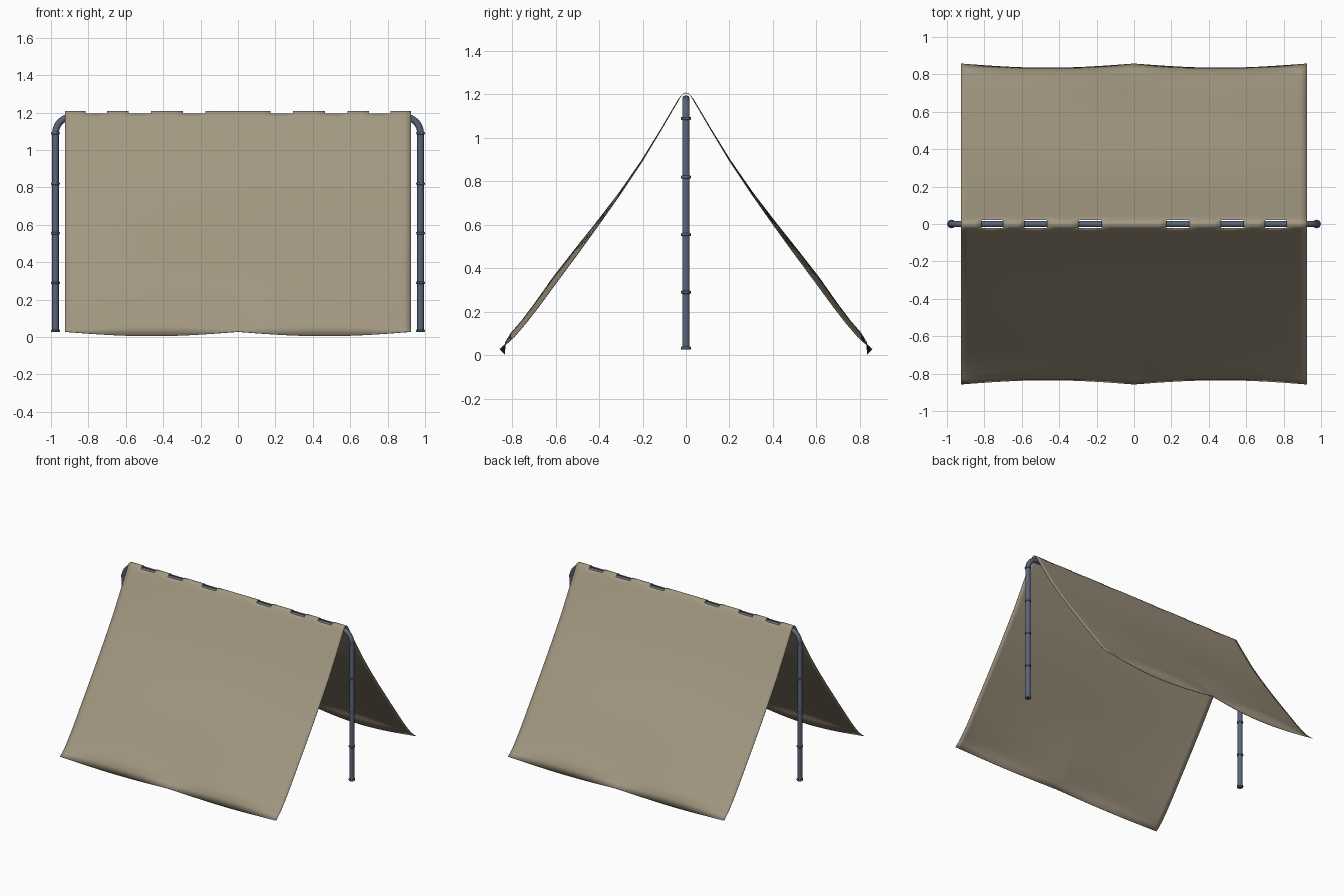
import bpy, bmesh, math
from mathutils import Vector

if "Cube" in bpy.data.objects:
    bpy.data.objects.remove(bpy.data.objects["Cube"])


def material(name, rgb):
    m = bpy.data.materials.new(name)
    m.diffuse_color = (*rgb, 1)
    m.use_nodes = True
    m.node_tree.nodes["Principled BSDF"].inputs["Base Color"].default_value = m.diffuse_color
    return m


CANVAS = material("canvas", (0.36, 0.31, 0.22))
METAL = material("blue_grey_metal", (0.10, 0.13, 0.19))
HALF = 0.925
SLOTS = [(0.175, 0.295), (0.465, 0.585), (0.70, 0.815)]


def finish(obj, mat):
    obj.data.materials.append(mat)
    bpy.ops.object.select_all(action='DESELECT')
    bpy.context.view_layer.objects.active = obj
    obj.select_set(True)
    bpy.ops.object.shade_smooth_by_angle(angle=math.radians(40))


# Canvas: (edge y, edge z, mid y, mid z) down one slope, from ridge to hem
PROFILE = [
    (0.0, 1.207, 0.0, 1.207), (0.012, 1.204, 0.012, 1.204),
    (0.022, 1.194, 0.022, 1.194), (0.035, 1.172, 0.036, 1.174),
    (0.06, 1.130, 0.062, 1.131), (0.11, 1.044, 0.112, 1.046),
    (0.20, 0.894, 0.204, 0.897), (0.30, 0.744, 0.306, 0.750),
    (0.40, 0.602, 0.411, 0.613), (0.50, 0.464, 0.517, 0.480),
    (0.60, 0.329, 0.621, 0.346), (0.68, 0.220, 0.701, 0.236),
    (0.74, 0.143, 0.758, 0.160), (0.79, 0.085, 0.806, 0.104),
    (0.828, 0.050, 0.832, 0.058), (0.857, 0.028, 0.834, 0.004),
]

xs = {0.0, HALF}
for a, b in SLOTS:
    xs |= {a, b}
stops = sorted(xs)
pos = [0.0]
for a, b in zip(stops, stops[1:]):
    n = max(2, round((b - a) / 0.04))
    pos += [a + (b - a) * i / n for i in range(1, n + 1)]
columns = [-x for x in reversed(pos[1:])] + pos
rows = list(range(-len(PROFILE) + 1, len(PROFILE)))

bm = bmesh.new()
grid = []
for x in columns:
    line = []
    for r in rows:
        ey, ez, my, mz = PROFILE[abs(r)]
        # hem is pinned at the corners and centre; the slope bulges in between
        hem = max(0, (abs(r) - 10) / (len(PROFILE) - 11))
        body_w = math.cos(math.pi * x / (2 * HALF)) ** 0.7 if abs(x) < HALF else 0
        hem_w = abs(math.sin(math.pi * x / HALF))
        w = body_w * (1 - hem) + hem_w * hem
        y, z = ey + (my - ey) * w, ez + (mz - ez) * w
        line.append(bm.verts.new((x, math.copysign(y, r), z)))
    grid.append(line)
for i in range(len(columns) - 1):
    cx = abs(columns[i] + columns[i + 1]) / 2
    for j in range(len(rows) - 1):
        # openings along the ridge that show the pole
        if abs(rows[j] + 0.5) < 2 and any(a < cx < b for a, b in SLOTS):
            continue
        bm.faces.new((grid[i][j], grid[i + 1][j], grid[i + 1][j + 1], grid[i][j + 1]))
me = bpy.data.meshes.new("canvas_cover")
bm.to_mesh(me)
bm.free()
cover = bpy.data.objects.new("canvas_cover", me)
bpy.context.collection.objects.link(cover)
finish(cover, CANVAS)
sol = cover.modifiers.new("thickness", 'SOLIDIFY')
sol.thickness = 0.003
sol.offset = 0

# Pole frame: one bent tube, leg - ridge - leg
LEG, RIDGE, BEND, RAD = 0.976, 1.178, 0.09, 0.018
half = [Vector((LEG, 0, 0.028))]
for k in range(9):
    a = math.pi / 2 * k / 8
    half.append(Vector((LEG - BEND + BEND * math.cos(a), 0, RIDGE - BEND + BEND * math.sin(a))))
path = half + [Vector((-p.x, 0, p.z)) for p in reversed(half)]
cu = bpy.data.curves.new("pole_frame", 'CURVE')
cu.dimensions = '3D'
cu.bevel_depth = RAD
cu.bevel_resolution = 3
cu.use_fill_caps = True
sp = cu.splines.new('POLY')
sp.points.add(len(path) - 1)
for p, v in zip(sp.points, path):
    p.co = (*v, 1)
frame = bpy.data.objects.new("pole_frame", cu)
bpy.context.collection.objects.link(frame)
bpy.context.view_layer.objects.active = frame
frame.select_set(True)
bpy.ops.object.convert(target='MESH')
finish(bpy.context.view_layer.objects.active, METAL)


# Collars at the pole joints and feet
def collar(name, x, z):
    bpy.ops.mesh.primitive_cylinder_add(vertices=16, radius=0.023, depth=0.014, location=(x, 0, z))
    o = bpy.context.object
    o.name = name
    bev = o.modifiers.new("round", 'BEVEL')
    bev.width = 0.004
    bev.segments = 2
    finish(o, METAL)


for side, x in (("left", -LEG), ("right", LEG)):
    collar(side + "_foot", x, 0.033)
    for i, z in enumerate((0.29, 0.555, 0.82, 1.09)):
        collar(f"{side}_joint_{i + 1}", x, z)
